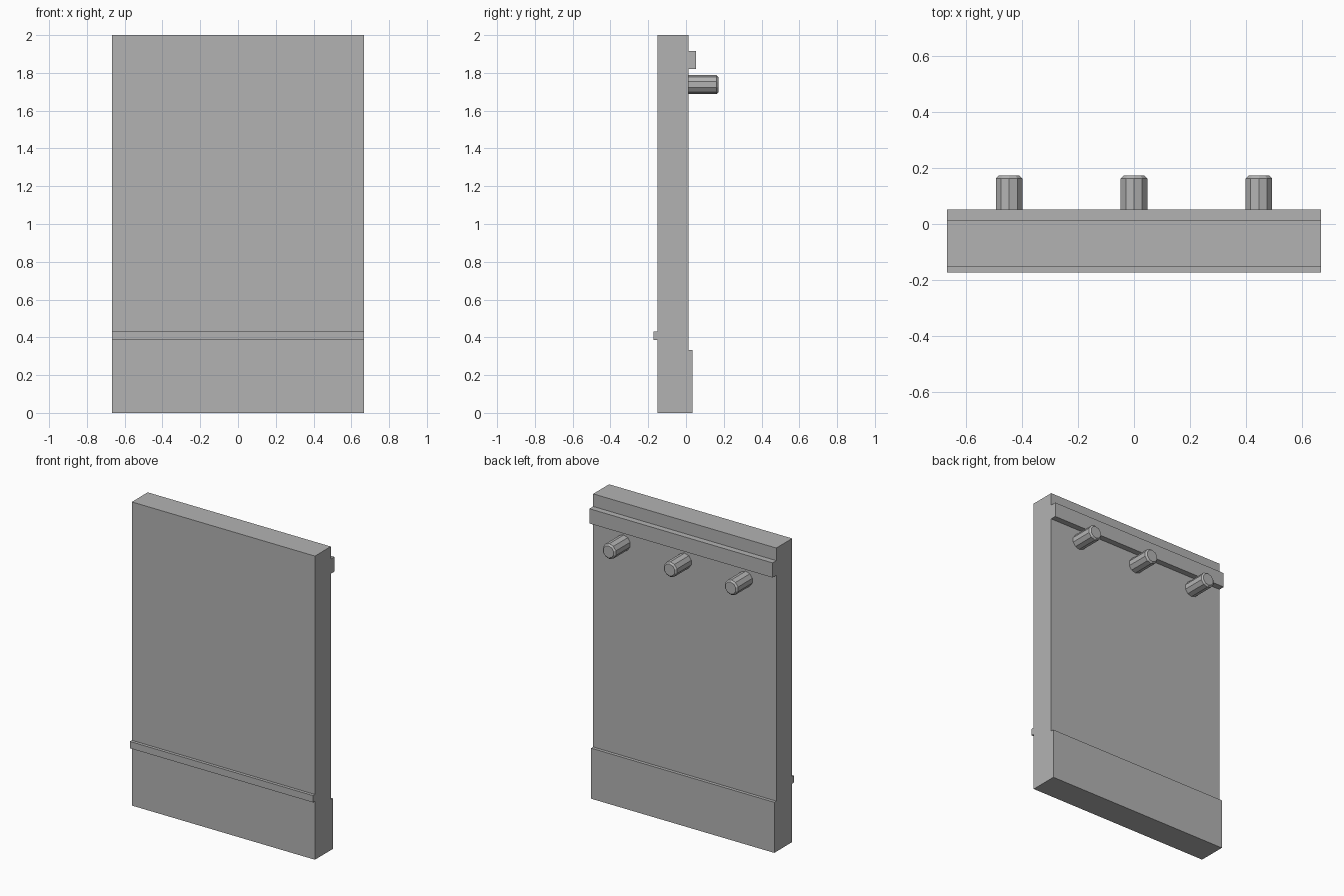
import bpy
import bmesh
from math import pi
from mathutils import Matrix

cube = bpy.data.objects.get("Cube")
if cube:
    bpy.data.objects.remove(cube, do_unlink=True)

GREY = (0.45, 0.45, 0.45, 1.0)
grey = bpy.data.materials.new("plain grey")
grey.use_nodes = True
grey.diffuse_color = GREY
grey.node_tree.nodes["Principled BSDF"].inputs["Base Color"].default_value = GREY

HALF_WIDTH = 0.667
WALL_FRONT, WALL_BACK = -0.152, 0.013


def add_object(name, bm):
    mesh = bpy.data.meshes.new(name)
    bm.to_mesh(mesh)
    bm.free()
    mesh.materials.append(grey)
    obj = bpy.data.objects.new(name, mesh)
    bpy.context.collection.objects.link(obj)
    return obj


def add_slab(name, y0, y1, z0, z1):
    """Full-width box between the given depths and heights."""
    bm = bmesh.new()
    place = Matrix.Translation((0, (y0 + y1) / 2, (z0 + z1) / 2))
    size = Matrix.Diagonal((2 * HALF_WIDTH, y1 - y0, z1 - z0, 1))
    bmesh.ops.create_cube(bm, size=1, matrix=place @ size)
    return add_object(name, bm)


def add_peg(name, x, z, radius=0.05, tip=0.172, chamfer=0.01):
    """Ten-sided peg pointing backwards, with a chamfered tip."""
    bm = bmesh.new()
    length = tip - WALL_BACK
    place = Matrix.Translation((x, (tip + WALL_BACK) / 2, z))
    bmesh.ops.create_cone(bm, cap_ends=True, segments=10, radius1=radius,
                          radius2=radius, depth=length,
                          matrix=place @ Matrix.Rotation(-pi / 2, 4, "X"))
    rim = [e for e in bm.edges if all(v.co.y > tip - 0.001 for v in e.verts)]
    bmesh.ops.bevel(bm, geom=rim, offset=chamfer, segments=1, affect="EDGES")
    return add_object(name, bm)


# Wall panel and its horizontal trims
add_slab("wall_panel", WALL_FRONT, WALL_BACK, 0, 2)
add_slab("front_rail", -0.172, WALL_FRONT, 0.385, 0.43)
add_slab("back_baseboard", WALL_BACK, 0.034, 0, 0.333)
add_slab("back_upper_rail", WALL_BACK, 0.052, 1.82, 1.917)

# Row of pegs on the back
for name, x in (("right_peg", -0.445), ("middle_peg", 0), ("left_peg", 0.445)):
    add_peg(name, x, 1.738)
